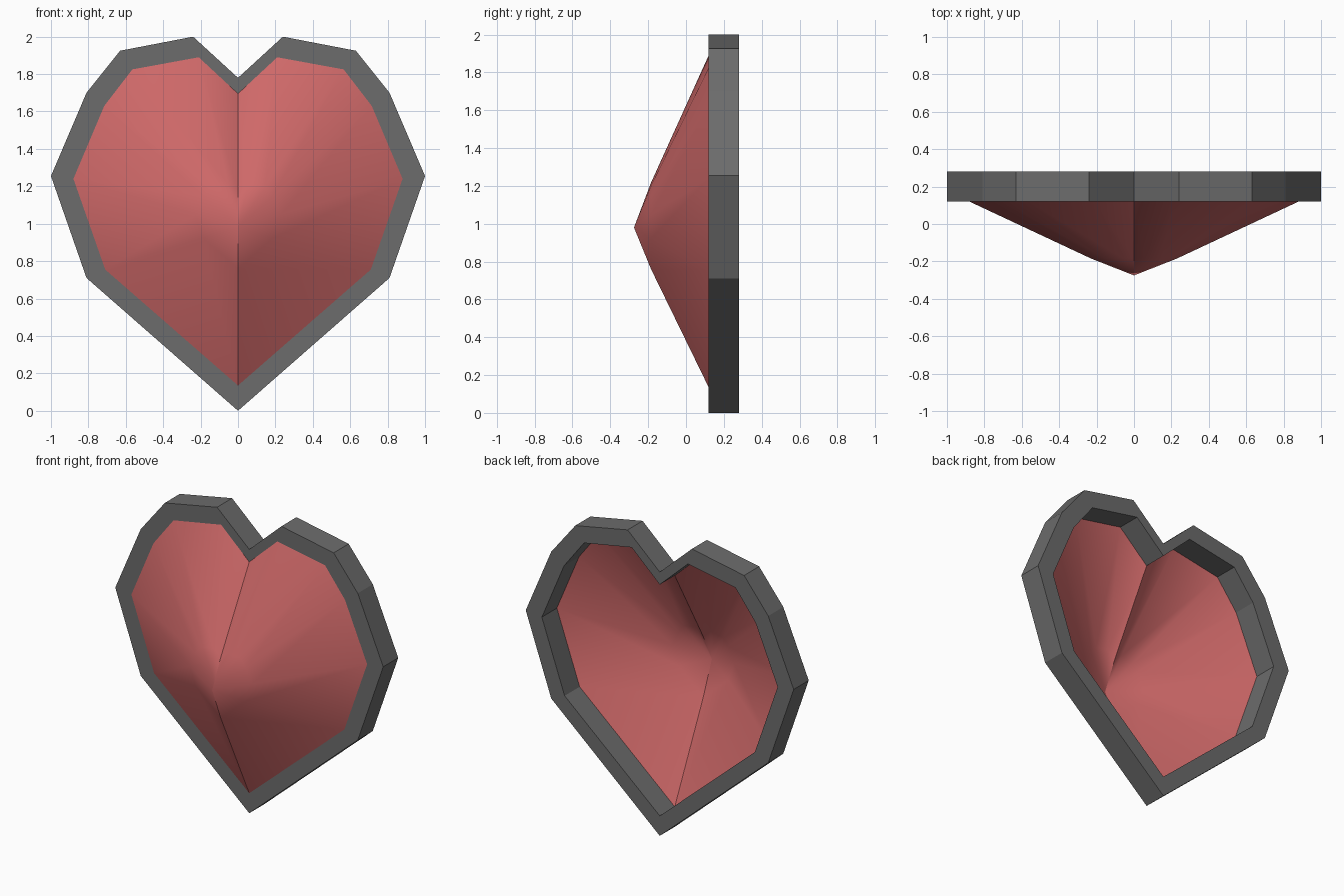
import bpy, bmesh, math
from mathutils import Vector

cube = bpy.data.objects.get("Cube")
if cube:
    bpy.data.objects.remove(cube, do_unlink=True)

# Half outlines (x, z) from the top notch round to the bottom tip
OUTER = [(0, 1.78), (.24, 2), (.63, 1.925), (.81, 1.7), (1, 1.255), (.81, .71), (0, 0)]
INNER = [(0, 1.695), (.21, 1.89), (.565, 1.825), (.715, 1.63), (.88, 1.24), (.71, .755), (0, .135)]
FRONT, BACK = .12, .28
APEX = Vector((0, -.275, .98))


def material(name, colour):
    mat = bpy.data.materials.new(name)
    mat.use_nodes = True
    mat.diffuse_color = (*colour, 1)
    mat.node_tree.nodes["Principled BSDF"].inputs["Base Color"].default_value = (*colour, 1)
    return mat


def full_loop(half):
    return half + [(-x, z) for x, z in half[-2:0:-1]]


def finish(name, bm, mat):
    mesh = bpy.data.meshes.new(name)
    bm.to_mesh(mesh)
    bm.free()
    mesh.materials.append(mat)
    obj = bpy.data.objects.new(name, mesh)
    bpy.context.collection.objects.link(obj)
    return obj


def bridge(bm, a, b):
    n = len(a)
    for i in range(n):
        j = (i + 1) % n
        bm.faces.new((a[i], a[j], b[j], b[i]))


def ring(bm, half, y):
    return [bm.verts.new((x, y, z)) for x, z in full_loop(half)]


# Heart-shaped frame: a hollow band with a rectangular section
bm = bmesh.new()
rings = [ring(bm, OUTER, FRONT), ring(bm, OUTER, BACK), ring(bm, INNER, BACK), ring(bm, INNER, FRONT)]
for k in range(4):
    bridge(bm, rings[k], rings[(k + 1) % 4])
bmesh.ops.recalc_face_normals(bm, faces=bm.faces)
finish("frame", bm, material("dark grey", (.15, .15, .15)))

# Faceted heart shell: rim, slightly raised inner ring, apex
bm = bmesh.new()
rim = ring(bm, INNER, FRONT)
mid = []
for v in rim:
    p = APEX.lerp(v.co, .26)
    p.y = -.185
    mid.append(bm.verts.new(p))
tip = bm.verts.new(APEX)
bridge(bm, rim, mid)
for i in range(len(mid)):
    bm.faces.new((mid[i], mid[(i + 1) % len(mid)], tip))
bmesh.ops.recalc_face_normals(bm, faces=bm.faces)
bm.normal_update()
if sum(f.normal.y for f in bm.faces) > 0:
    bmesh.ops.reverse_faces(bm, faces=bm.faces)

# The crease between the two halves stays crisp, the rest is smooth
for f in bm.faces:
    f.smooth = True
for e in bm.edges:
    on_crease = all(abs(v.co.x) < .001 for v in e.verts)
    e.smooth = not on_crease and e.calc_face_angle(0) < math.radians(35)
finish("heart_shell", bm, material("soft red", (.62, .14, .14)))
